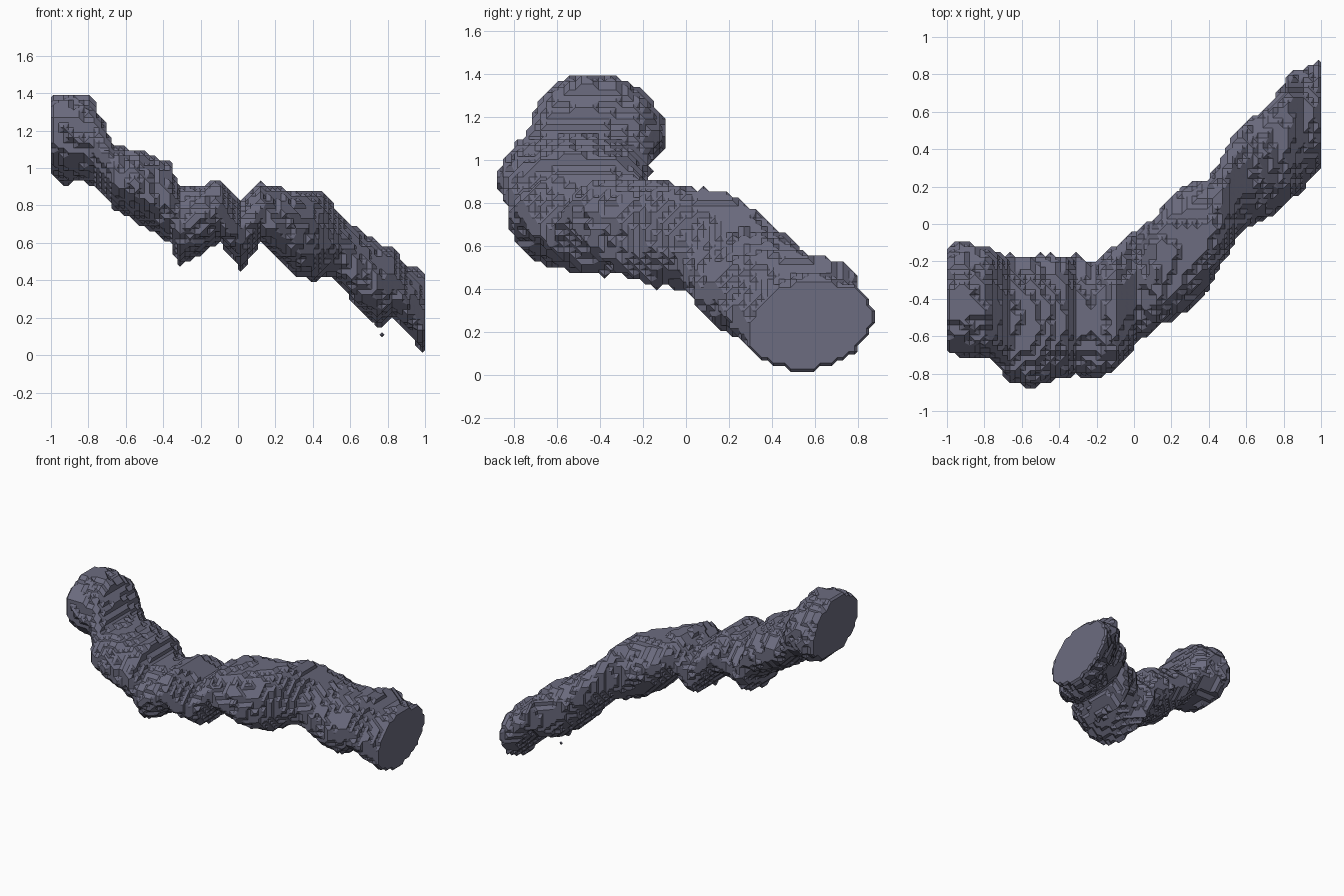
import bpy
import bmesh
from itertools import product
from mathutils import Vector, noise

default_cube = bpy.data.objects.get("Cube")
if default_cube:
    bpy.data.objects.remove(default_cube, do_unlink=True)

STEPS = 74
PITCH = 2 / STEPS

# Tube sections along x: position, front, back, bottom, top
SECTIONS = [
    (-1, -.69, -.13, .96, 1.38),
    (-.92, -.7, -.1, .92, 1.4),
    (-.78, -.71, -.13, .92, 1.37),
    (-.72, -.76, -.15, .86, 1.25),
    (-.66, -.85, -.17, .78, 1.12),
    (-.55, -.87, -.17, .72, 1.1),
    (-.36, -.82, -.17, .6, 1.03),
    (-.32, -.81, -.17, .48, .91),
    (-.22, -.82, -.21, .53, .9),
    (-.1, -.79, -.12, .61, .94),
    (.02, -.63, -.02, .45, .82),
    (.12, -.56, .04, .6, .92),
    (.2, -.51, .15, .53, .9),
    (.3, -.46, .21, .44, .88),
    (.4, -.34, .24, .4, .88),
    (.48, -.2, .38, .43, .85),
    (.55, -.06, .5, .37, .74),
    (.65, 0, .57, .24, .66),
    (.75, .05, .68, .16, .6),
    (.83, .12, .8, .21, .57),
    (.91, .2, .83, .11, .47),
    (1, .3, .87, .01, .44),
]


def section_at(x):
    """Blend the two neighbouring sections."""
    for a, b in zip(SECTIONS, SECTIONS[1:]):
        if x <= b[0]:
            t = (x - a[0]) / (b[0] - a[0])
            return [p + (q - p) * t for p, q in zip(a[1:], b[1:])]


def to_world(i, j, k):
    return Vector(((i + .5) * PITCH - 1, j * PITCH, k * PITCH))


def roughness(p):
    return .1 * noise.noise(p * 11) + .1 * noise.noise(p * 27)


def sample_tube():
    """Collect the grid points inside the rough tube."""
    inside = set()
    for i in range(STEPS):
        x = to_world(i, 0, 0).x
        front, back, bottom, top = section_at(x)
        cy, ry = (front + back) / 2, (back - front) / 2
        cz, rz = (bottom + top) / 2, (top - bottom) / 2
        # The oval leans one way at the high end, the other way at the low end
        lean = -.3 * x ** 3
        rows = range(int(front / PITCH) - 2, int(back / PITCH) + 3)
        layers = range(max(1, int(bottom / PITCH) - 2), int(top / PITCH) + 3)
        for j, k in product(rows, layers):
            p = to_world(i, j, k)
            u, v = (p.y - cy) / ry, (p.z - cz) / rz
            if u * u + v * v + lean * u * v < 1 + roughness(p):
                inside.add((i, j, k))
    return inside


CORNERS = list(product((0, 1), repeat=3))
patches = {}


def cell_patch(filled):
    """Chamfered surface triangles inside one grid cell."""
    if filled in patches:
        return patches[filled]
    bm = bmesh.new()
    for corner in filled:
        bm.verts.new(corner)
        for axis in range(3):
            other = list(corner)
            other[axis] = 1 - other[axis]
            if tuple(other) not in filled:
                other[axis] = .5
                bm.verts.new(other)
    bmesh.ops.convex_hull(bm, input=list(bm.verts))
    bmesh.ops.recalc_face_normals(bm, faces=list(bm.faces))
    triangles = []
    for face in bm.faces:
        points = [tuple(v.co) for v in face.verts]
        on_wall = any(all(p[axis] == side for p in points)
                      for axis in range(3) for side in (0, 1))
        if not on_wall:
            triangles.append(points)
    bm.free()
    patches[filled] = triangles
    return triangles


def build_surface(name, inside, material):
    cells = {tuple(a - b for a, b in zip(p, c)) for p in inside for c in CORNERS}
    index, verts, faces = {}, [], []
    for cell in sorted(cells):
        filled = tuple(c for c in CORNERS
                       if tuple(a + b for a, b in zip(cell, c)) in inside)
        if len(filled) == len(CORNERS):
            continue
        for triangle in cell_patch(filled):
            face = []
            for point in triangle:
                key = tuple(a + b for a, b in zip(cell, point))
                if key not in index:
                    index[key] = len(verts)
                    verts.append(to_world(*key))
                face.append(index[key])
            faces.append(face)
    mesh = bpy.data.meshes.new(name)
    mesh.from_pydata(verts, [], faces)
    mesh.validate()
    mesh.materials.append(material)
    obj = bpy.data.objects.new(name, mesh)
    bpy.context.collection.objects.link(obj)


# Slate grey material
slate = bpy.data.materials.new("slate_grey")
slate.use_nodes = True
colour = (.15, .15, .215, 1)
slate.diffuse_color = colour
slate.node_tree.nodes["Principled BSDF"].inputs["Base Color"].default_value = colour

# Winding tube with flat ends, and one loose speck beneath it
build_surface("winding_tube", sample_tube(), slate)
build_surface("loose_speck", {(65, 16, 4)}, slate)
